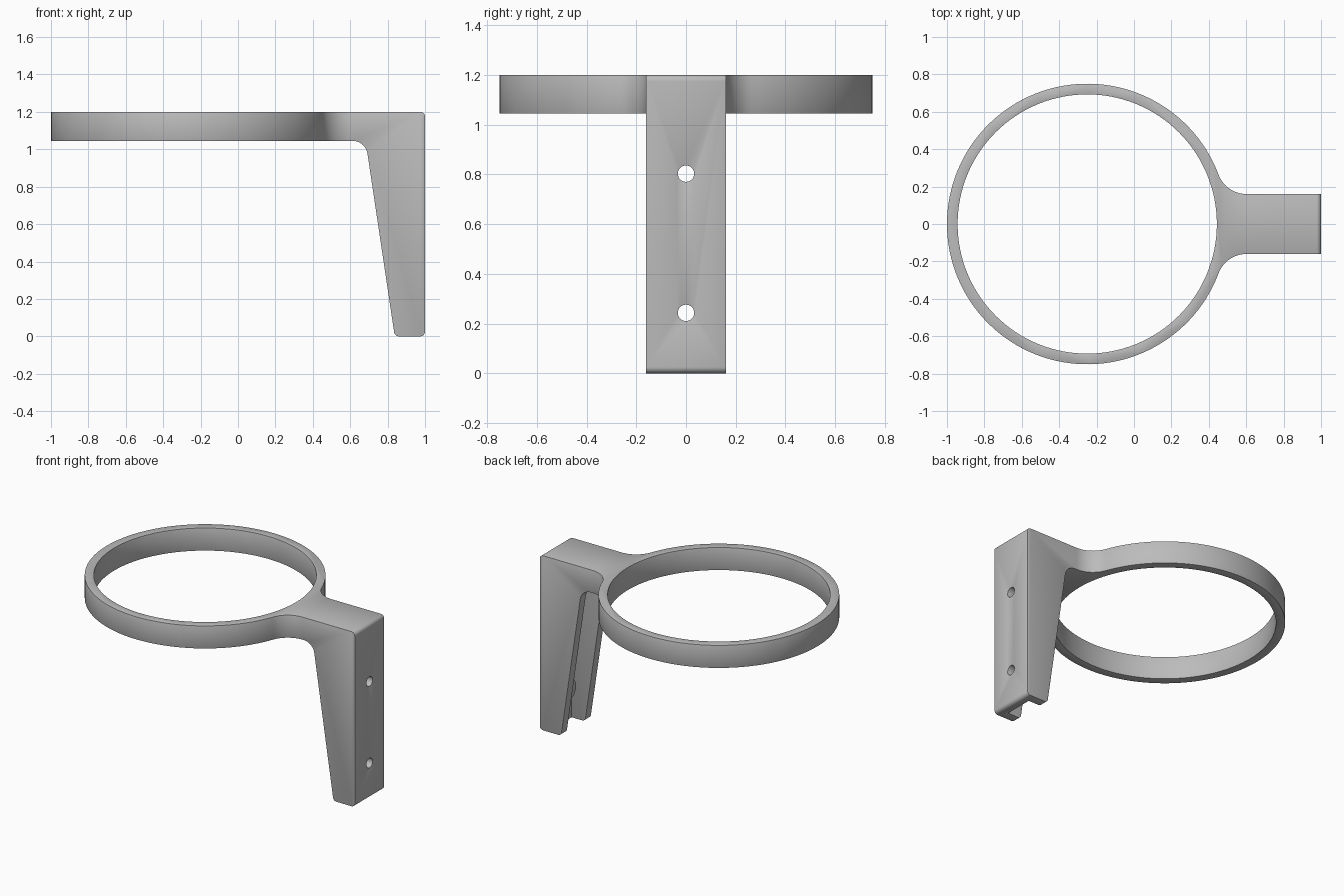
import bpy, bmesh
from math import pi, sin, cos, atan2
from mathutils import Vector

cube = bpy.data.objects.get("Cube")
if cube:
    bpy.data.objects.remove(cube)

RING_X, OUTER, INNER = -0.25, 0.75, 0.693
TOP, UNDER, HALF = 1.2, 1.045, 0.16

grey = bpy.data.materials.new("plain grey")
grey.use_nodes = True
colour = (0.5, 0.5, 0.5, 1)
grey.diffuse_color = colour
grey.node_tree.nodes["Principled BSDF"].inputs["Base Color"].default_value = colour


def arc(cx, cy, r, a0, a1, n):
    return [(cx + r * cos(a0 + (a1 - a0) * i / n), cy + r * sin(a0 + (a1 - a0) * i / n))
            for i in range(n + 1)]


def rounded(corners, n=8):
    """Outline with a fillet of radius r at each (x, y, r) corner."""
    out = []
    for i, (x, y, r) in enumerate(corners):
        p = Vector((x, y))
        if not r:
            out.append((x, y))
            continue
        a = (Vector(corners[i - 1][:2]) - p).normalized()
        b = (Vector(corners[(i + 1) % len(corners)][:2]) - p).normalized()
        half = a.angle(b) / 2
        centre = p + (a + b).normalized() * (r / sin(half))
        start = p + a * (r / sin(half) * cos(half)) - centre
        end = p + b * (r / sin(half) * cos(half)) - centre
        a0, a1 = atan2(start.y, start.x), atan2(end.y, end.x)
        a1 = a0 + (a1 - a0 + pi) % (2 * pi) - pi
        out += arc(centre.x, centre.y, r, a0, a1, n)
    return out


def prism(name, outline, place, depth):
    """Extrude an outline; place maps its two coordinates into space."""
    bm = bmesh.new()
    face = bm.faces.new([bm.verts.new(place(u, v)) for u, v in outline])
    new = bmesh.ops.extrude_face_region(bm, geom=[face])["geom"]
    bmesh.ops.translate(bm, vec=depth, verts=[g for g in new if isinstance(g, bmesh.types.BMVert)])
    bmesh.ops.recalc_face_normals(bm, faces=bm.faces)
    mesh = bpy.data.meshes.new(name)
    bm.to_mesh(mesh)
    bm.free()
    mesh.materials.append(grey)
    obj = bpy.data.objects.new(name, mesh)
    bpy.context.collection.objects.link(obj)
    return obj


def apply(obj, mod):
    with bpy.context.temp_override(object=obj, active_object=obj):
        bpy.ops.object.modifier_apply(modifier=mod.name)


def combine(obj, other, operation):
    mod = obj.modifiers.new("combine", "BOOLEAN")
    mod.operation, mod.solver, mod.object = operation, "EXACT", other
    apply(obj, mod)
    bpy.data.objects.remove(other)


def x_cylinder(name, z, r, x0, x1, n=32):
    return prism(name, arc(0, z, r, 0, 2 * pi, n)[:-1], lambda u, v: (x0, u, v), (x1 - x0, 0, 0))


# Side profile: thin band with a tapered leg
side = rounded([(-1.1, UNDER, 0), (0.682, UNDER, 0.08), (0.838, 0, 0.025),
                (1, 0, 0.025), (1, TOP, 0.025), (-1.1, TOP, 0)])
bracket = prism("ring_bracket", side, lambda u, v: (u, -0.9, v), (0, 1.8, 0))

# Plan: round ring flowing through fillets into a straight arm
r = 0.16
fx = RING_X + ((OUTER + r) ** 2 - (HALF + r) ** 2) ** 0.5
turn = atan2(HALF + r, fx - RING_X)
ring = arc(RING_X, 0, OUTER, turn, 2 * pi - turn, 112)
low = arc(fx, -HALF - r, r, pi - turn, pi / 2, 12)[1:]
high = [(x, -y) for x, y in reversed(low)]
plan = ring + low + [(1.1, -HALF), (1.1, HALF)] + high
combine(bracket, prism("plan", plan, lambda u, v: (u, v, -0.1), (0, 0, 1.5)), "INTERSECT")

# Ring opening
bore = arc(RING_X, 0, INNER, 0, 2 * pi, 128)[:-1]
combine(bracket, prism("bore", bore, lambda u, v: (u, v, 0.9), (0, 0, 0.5)), "DIFFERENCE")

# Channel along the inside of the leg
channel = [(0.5, -0.1), (0.94, -0.1), (0.94, 0.1), (0.5, 0.1)]
combine(bracket, prism("channel", channel, lambda u, v: (u, v, -0.1), (0, 0, 1.14)), "DIFFERENCE")

# Screw bosses and through holes
for z in (0.243, 0.803):
    combine(bracket, x_cylinder("boss", z, 0.07, 0.885, 0.97), "UNION")
    combine(bracket, x_cylinder("hole", z, 0.033, 0.8, 1.1), "DIFFERENCE")

# Softened edges
bevel = bracket.modifiers.new("soft edges", "BEVEL")
bevel.width, bevel.segments, bevel.limit_method, bevel.angle_limit = 0.006, 2, "ANGLE", pi / 3
apply(bracket, bevel)

bpy.ops.object.select_all(action="DESELECT")
bracket.select_set(True)
bpy.context.view_layer.objects.active = bracket
bpy.ops.object.shade_smooth_by_angle(angle=pi / 6)
